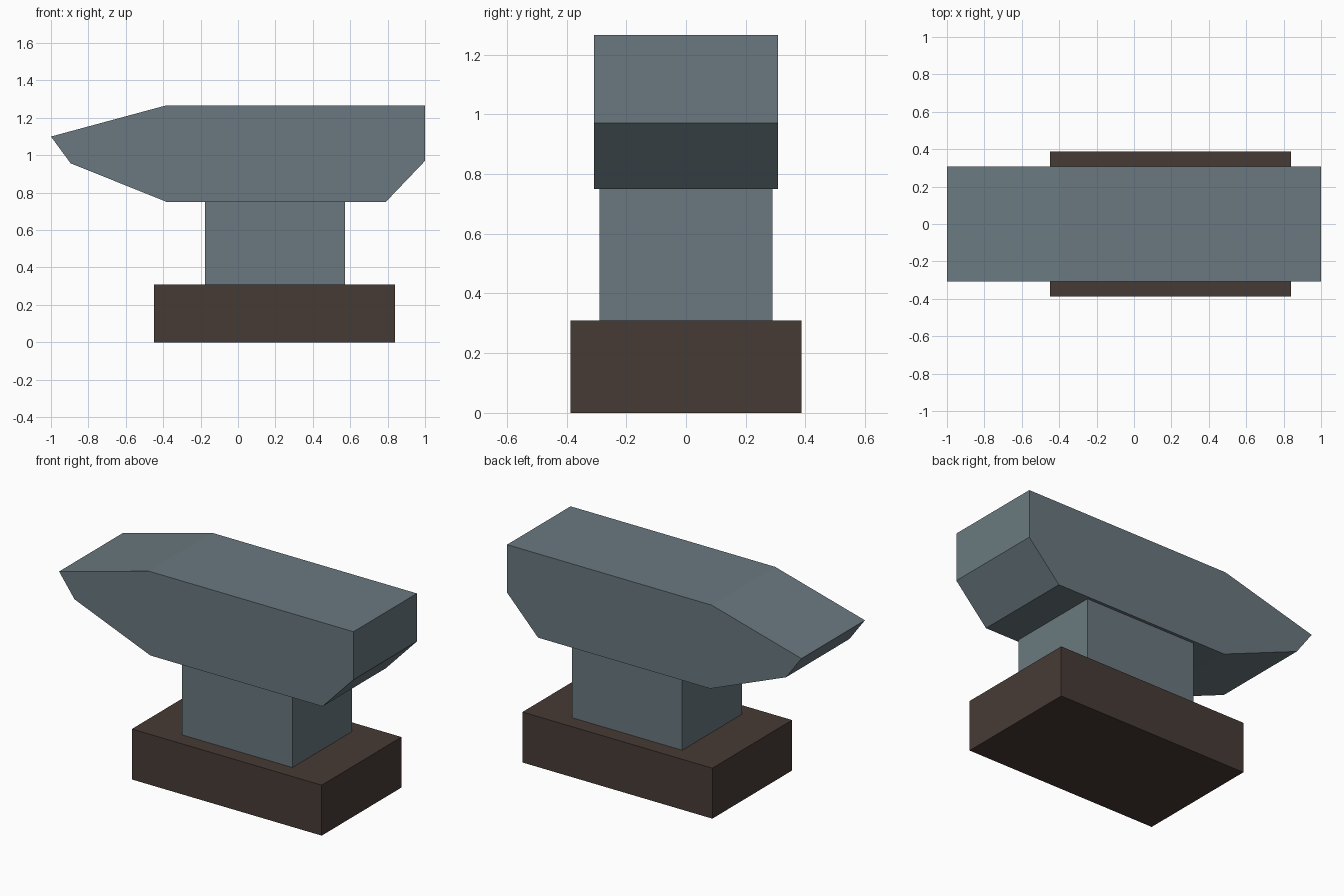
import bpy

cube = bpy.data.objects.get("Cube")
if cube:
    bpy.data.objects.remove(cube, do_unlink=True)


def material(name, colour):
    mat = bpy.data.materials.new(name)
    mat.use_nodes = True
    mat.diffuse_color = (*colour, 1)
    shader = next(n for n in mat.node_tree.nodes if n.type == 'BSDF_PRINCIPLED')
    shader.inputs["Base Color"].default_value = (*colour, 1)
    return mat


def extrude_profile(name, profile, half_depth, mat):
    """Extrude a counter-clockwise side profile (x, z) symmetrically along y."""
    n = len(profile)
    verts = [(x, y, z) for y in (-half_depth, half_depth) for x, z in profile]
    faces = [tuple(range(n)), tuple(reversed(range(n, 2 * n)))]
    for i in range(n):
        j = (i + 1) % n
        faces.append((j, i, i + n, j + n))
    mesh = bpy.data.meshes.new(name)
    mesh.from_pydata(verts, [], faces)
    mesh.materials.append(mat)
    obj = bpy.data.objects.new(name, mesh)
    bpy.context.collection.objects.link(obj)
    return obj


def block(name, x0, x1, z0, z1, half_depth, mat):
    return extrude_profile(name, [(x0, z0), (x1, z0), (x1, z1), (x0, z1)], half_depth, mat)


steel = material("blue grey steel", (0.144, 0.191, 0.212))
wood = material("dark brown wood", (0.063, 0.044, 0.036))

# Wooden base and steel waist
block("base", -0.45, 0.84, 0, 0.31, 0.387, wood)
block("waist", -0.177, 0.573, 0.31, 0.75, 0.29, steel)

# Anvil head: pointed horn at -x, chamfered heel at +x
head = [(-0.38, 0.75), (0.79, 0.75), (1, 0.97), (1, 1.265),
        (-0.39, 1.265), (-1, 1.1), (-0.895, 0.957)]
extrude_profile("anvil_head", head, 0.308, steel)
